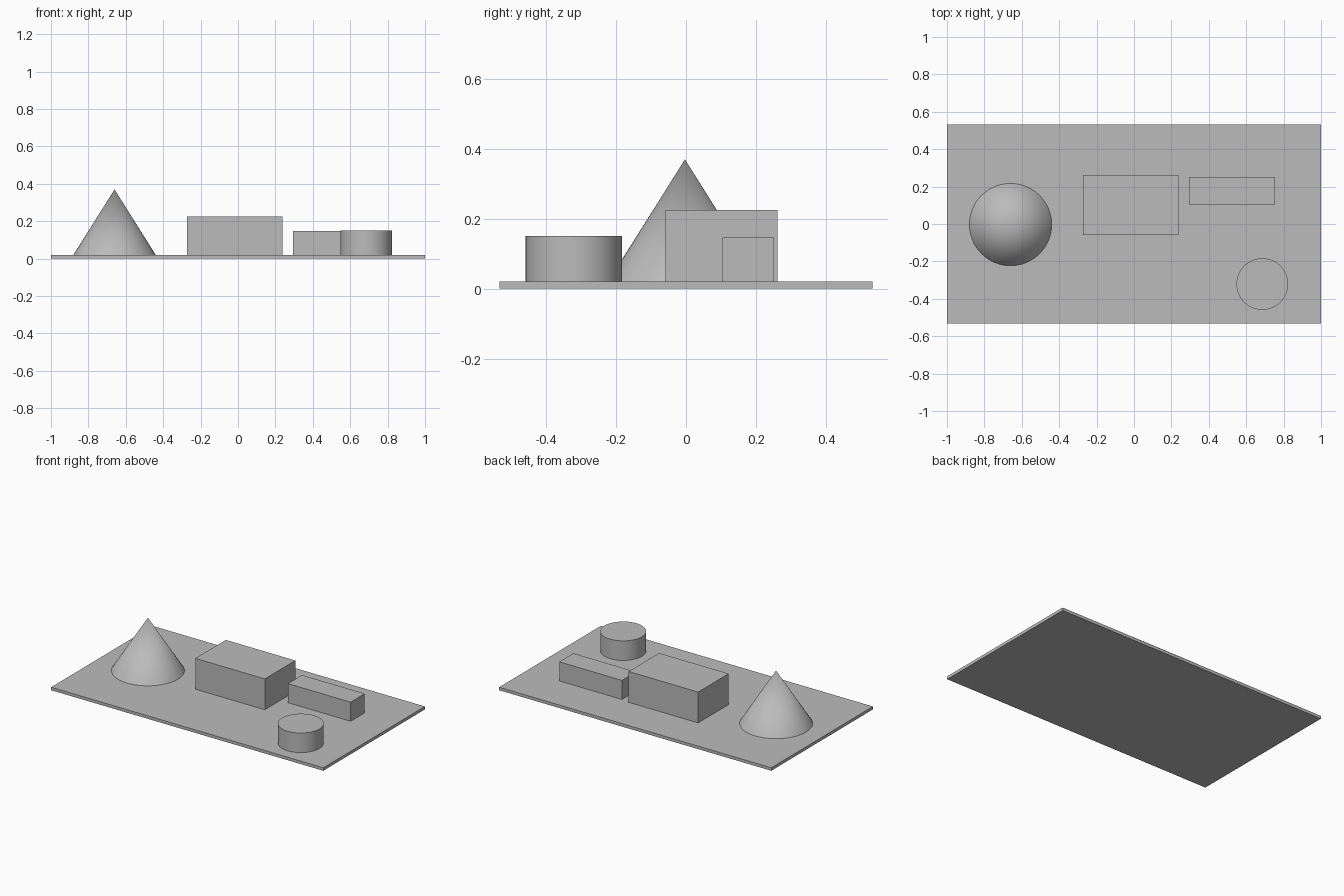
import bpy
import math

cube = bpy.data.objects.get("Cube")
if cube:
    bpy.data.objects.remove(cube, do_unlink=True)

# One plain grey for everything
GREY = (0.5, 0.5, 0.5, 1.0)
grey = bpy.data.materials.new("plain_grey")
grey.use_nodes = True
grey.diffuse_color = GREY
grey.node_tree.nodes["Principled BSDF"].inputs["Base Color"].default_value = GREY

BASE_TOP = 0.02


def finish(name, smooth=False):
    obj = bpy.context.object
    obj.name = name
    obj.data.materials.append(grey)
    if smooth:
        bpy.ops.object.shade_smooth_by_angle(angle=math.radians(30))
    return obj


def box(name, x, y, z):
    """Box between (min, max) pairs on each axis."""
    spans = (x, y, z)
    bpy.ops.mesh.primitive_cube_add(size=1, location=[sum(s) / 2 for s in spans])
    obj = finish(name)
    obj.scale = [s[1] - s[0] for s in spans]
    bpy.ops.object.transform_apply(location=False, rotation=False, scale=True)


def round_part(name, x, y, radius, top_radius, top):
    """Upright cylinder or cone standing on the base plate."""
    bpy.ops.mesh.primitive_cone_add(
        vertices=48, radius1=radius, radius2=top_radius, depth=top - BASE_TOP,
        location=(x, y, (top + BASE_TOP) / 2))
    finish(name, smooth=True)


# Base plate
box("base_plate", (-1, 1), (-0.533, 0.533), (0, BASE_TOP))

# Blocks
box("large_block", (-0.273, 0.238), (-0.058, 0.262), (BASE_TOP, 0.225))
box("small_block", (0.294, 0.755), (0.104, 0.252), (BASE_TOP, 0.147))

# Round parts
round_part("cone", -0.66, -0.003, 0.22, 0, 0.37)
round_part("drum", 0.686, -0.321, 0.138, 0.138, 0.15)
